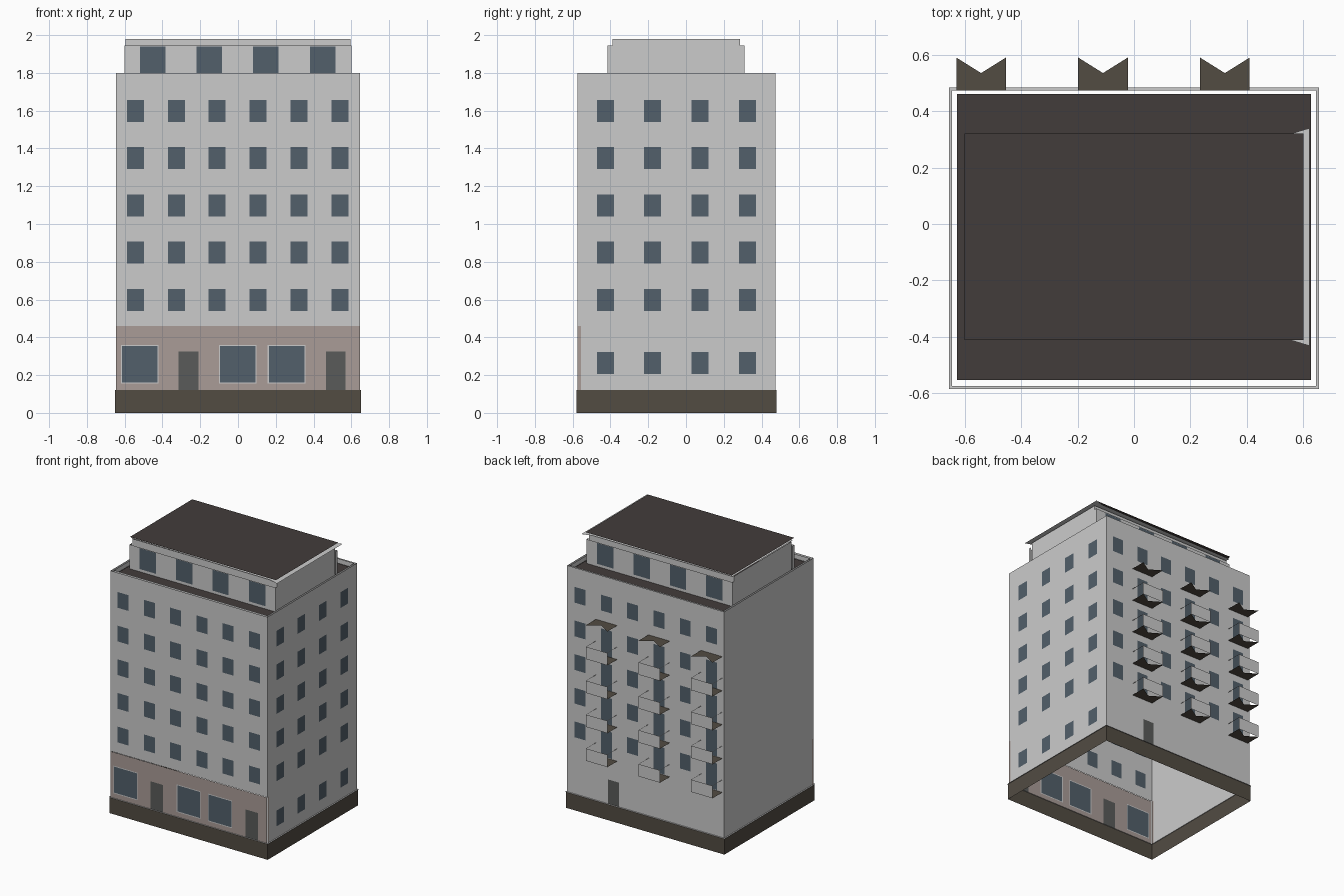
import bpy, bmesh

if "Cube" in bpy.data.objects:
    bpy.data.objects.remove(bpy.data.objects["Cube"])

COLORS = {
    "glass": (0.085, 0.115, 0.145, 1),
    "door": (0.10, 0.105, 0.10, 1),
    "plinth": (0.085, 0.072, 0.055, 1),
    "roofing": (0.055, 0.045, 0.043, 1),
    "stone": (0.40, 0.335, 0.31, 1),
}
MATS = {}
for key, col in COLORS.items():
    MATS[key] = bpy.data.materials.new(key)
    MATS[key].diffuse_color = col


def mesh(name, polys, mat=None):
    """One object from a list of flat polygons."""
    bm = bmesh.new()
    for p in polys:
        bm.faces.new([bm.verts.new(v) for v in p])
    bmesh.ops.remove_doubles(bm, verts=bm.verts[:], dist=1e-5)
    me = bpy.data.meshes.new(name)
    bm.to_mesh(me)
    bm.free()
    ob = bpy.data.objects.new(name, me)
    bpy.context.collection.objects.link(ob)
    if mat:
        me.materials.append(MATS[mat])
    return ob


def flat(x0, x1, y0, y1, z):
    return [(x0, y0, z), (x1, y0, z), (x1, y1, z), (x0, y1, z)]


def wall(name, side, d, u0, u1, v0, v1, openings=(), mat=None):
    """Flat wall split around inset panels; each panel is (u0, u1, v0, v1, material)."""
    us = sorted({u0, u1} | {u for o in openings for u in o[:2]})
    vs = sorted({v0, v1} | {v for o in openings for v in o[2:4]})
    groups = {}
    for a, b in zip(us, us[1:]):
        for c, e in zip(vs, vs[1:]):
            m, part = mat, "wall"
            for o in openings:
                if o[0] < (a + b) / 2 < o[1] and o[2] < (c + e) / 2 < o[3]:
                    m, part = o[4], o[4] or "frame"
            pts = [(a, c), (b, c), (b, e), (a, e)]
            if side in ("back", "left"):
                pts.reverse()
            if side in ("front", "back"):
                quad = [(u, d, v) for u, v in pts]
            else:
                quad = [(d, u, v) for u, v in pts]
            groups.setdefault((part, m), []).append(quad)
    for (part, m), quads in groups.items():
        mesh(f"{name}_{part}", quads, m)


def box_sides(name, x0, x1, y0, y1, z0, z1, mat=None):
    ring = [(x0, y0), (x1, y0), (x1, y1), (x0, y1)]
    return mesh(name, [[(*ring[i], z0), (*ring[(i + 1) % 4], z0),
                        (*ring[(i + 1) % 4], z1), (*ring[i], z1)] for i in range(4)], mat)


def ring_top(name, outer, inner, z, mat=None):
    (a, b, c, d), (e, f, g, h) = outer, inner
    return mesh(name, [flat(a, b, c, g, z), flat(a, b, h, d, z),
                       flat(a, e, g, h, z), flat(f, b, g, h, z)], mat)


X, YF, YB = 0.645, -0.575, 0.473
COLS = [-0.542, -0.325, -0.11, 0.107, 0.322, 0.54]
ROWS = [0.54 + 0.25 * i for i in range(5)]
HW, WH = 0.045, 0.117


def windows(cols, rows):
    return [(c - HW, c + HW, r, r + WH, "glass") for c in cols for r in rows]


# Plinth, open underneath, with a narrow ledge
box_sides("plinth", -0.65, 0.65, -0.58, 0.478, 0, 0.12, "plinth")
ring_top("plinth_ledge", (-0.655, 0.655, -0.585, 0.483), (-X, X, YF, YB), 0.12)

# Street front: upper floors and stone shopfront
wall("front_upper", "front", YF, -X, X, 0.46, 1.8, windows(COLS, ROWS))
shop = []
for a, b in ((-0.62, -0.42), (-0.1, 0.098), (0.157, 0.357)):
    shop += [(a, b, 0.155, 0.36, None), (a + 0.006, b - 0.006, 0.161, 0.354, "glass")]
for a in (-0.315, 0.465):
    shop.append((a, a + 0.105, 0.12, 0.325, "door"))
wall("shopfront", "front", -0.578, -X, X, 0.12, 0.46, shop, "stone")

# Side walls: right has windows, left is blank; stone returns at the front corners
corner = [(YF, -0.557, 0.12, 0.46, "stone")]
wall("right_side", "right", X, YF, YB, 0.12, 1.8,
     windows((-0.427, -0.178, 0.074, 0.325), [0.205] + ROWS) + corner)
wall("left_side", "left", -X, YF, YB, 0.12, 1.8, corner)

# Rear wall: balcony doors in every other column
BALC = COLS[0::2]
rear = windows(COLS[1::2], ROWS) + windows(BALC, ROWS[-1:])
rear += [(c - HW, c + HW, r - 0.08, r + WH, "glass") for c in BALC for r in ROWS[:4]]
rear.append((0.22, 0.31, 0.12, 0.30, "door"))
wall("rear", "back", YB, -X, X, 0.12, 1.8, rear)

# Balconies: notched thin slabs, front panels, slim side rails; the top slab is a canopy
slabs, panels, rails = [], [], []
for c in BALC:
    a, b = c - 0.088, c + 0.088
    for i in range(5):
        z = 0.455 + 0.252 * i
        slabs.append([(a, YB, z), (b, YB, z), (b, 0.59, z), (c, 0.535, z), (a, 0.59, z)])
        if i < 4:
            panels.append([(b, 0.588, z), (a, 0.588, z), (a, 0.588, z + 0.092), (b, 0.588, z + 0.092)])
            for x in (a, b - 0.004):
                rails.append(flat(x, x + 0.004, YB, 0.588, z + 0.092))
mesh("balcony_slabs", slabs, "plinth")
mesh("balcony_panels", panels)
mesh("balcony_rails", rails)

# Roof deck with inner parapet faces
mesh("roof_deck", [flat(-0.628, 0.628, -0.553, 0.46, 1.765)], "roofing")
box_sides("parapet_inner", -0.63, 0.63, -0.556, 0.462, 1.765, 1.8)

# Penthouse: core, window facades front and back with short returns
box_sides("penthouse_core", -0.595, 0.595, -0.39, 0.287, 1.765, 1.98)
pent = [(x, x + 0.135, 1.785, 1.94, "glass") for x in (-0.518, -0.219, 0.079, 0.38)]
for side, y, core in (("front", -0.415, -0.39), ("back", 0.31, 0.287)):
    wall(f"penthouse_{side}", side, y, -0.6, 0.6, 1.765, 1.945, pent)
    for x, s in ((-0.6, "left"), (0.6, "right")):
        wall(f"penthouse_{side}_{s}_return", s, x, min(y, core), max(y, core), 1.765, 1.945)

# Thin roof sheet over a slightly larger soffit on the right
mesh("penthouse_roof", [flat(-0.6, 0.6, -0.412, 0.32, 2.0)], "roofing")
mesh("penthouse_soffit", [[(x, y, 1.988) for x, y in (
    (-0.6, 0.31), (0.55, 0.318), (0.622, 0.34), (0.622, -0.432), (0.55, -0.41), (-0.6, -0.40))]])

for m in bpy.data.materials:
    if m.users and not m.is_grease_pencil:
        m.use_nodes = True
        m.node_tree.nodes["Principled BSDF"].inputs["Base Color"].default_value = m.diffuse_color
